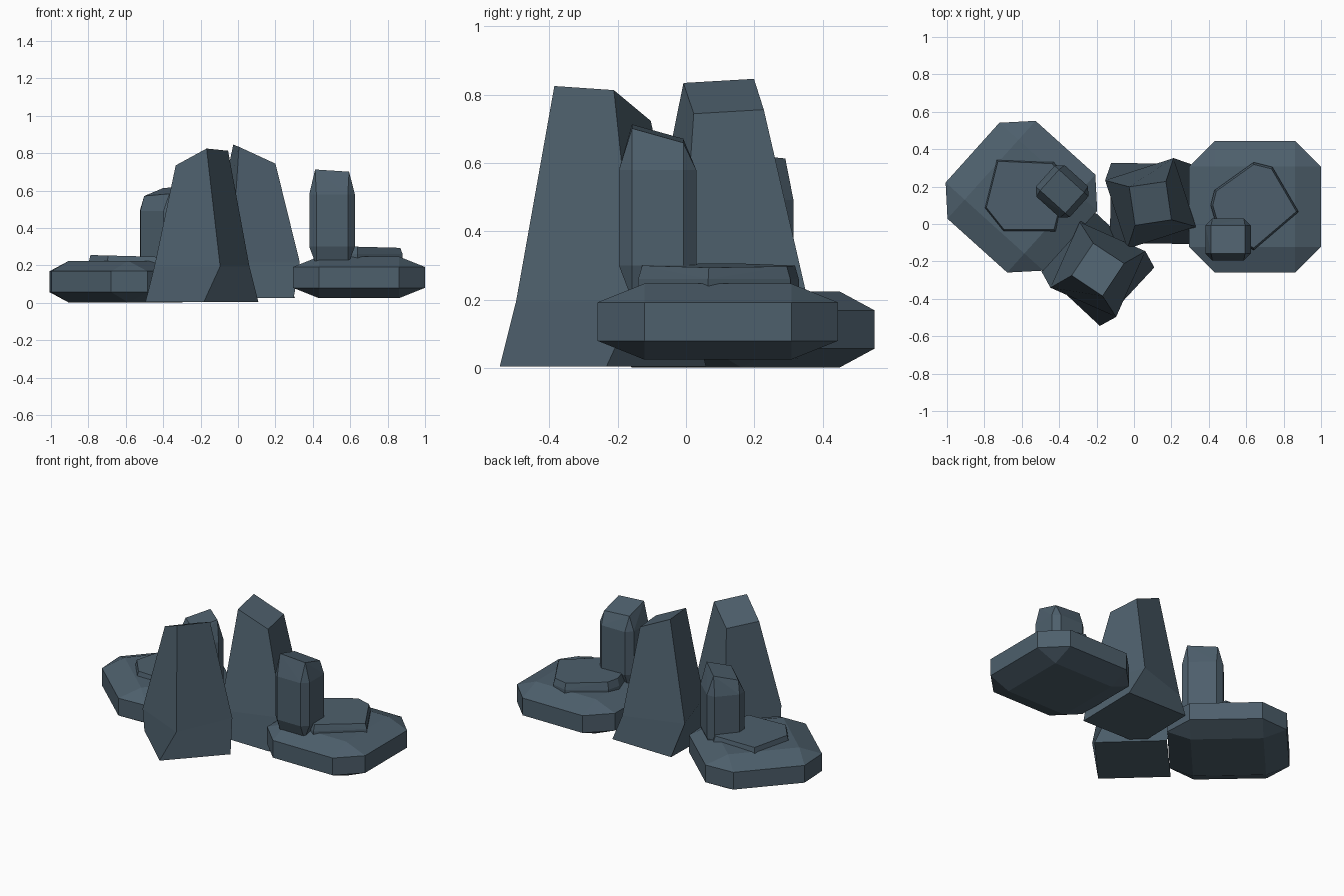
import bpy, bmesh
from math import sin, cos, radians
from mathutils import Matrix

if "Cube" in bpy.data.objects:
    bpy.data.objects.remove(bpy.data.objects["Cube"])

slate = bpy.data.materials.new("slate")
slate.diffuse_color = (0.075, 0.115, 0.15, 1)
slate.use_nodes = True
slate.node_tree.nodes["Principled BSDF"].inputs["Base Color"].default_value = slate.diffuse_color


def finish(name, bm, loc=(0, 0, 0), rot=0):
    bmesh.ops.recalc_face_normals(bm, faces=bm.faces)
    bm.transform(Matrix.Translation(loc) @ Matrix.Rotation(radians(rot), 4, 'Z'))
    me = bpy.data.meshes.new(name)
    bm.to_mesh(me)
    bm.free()
    me.materials.append(slate)
    ob = bpy.data.objects.new(name, me)
    bpy.context.collection.objects.link(ob)


def hull(points):
    bm = bmesh.new()
    for p in points:
        bm.verts.new(p)
    bmesh.ops.convex_hull(bm, input=bm.verts)
    bmesh.ops.dissolve_limit(bm, angle_limit=radians(1), verts=bm.verts, edges=bm.edges)
    return bm


def chamfered_box(h, b):
    """24 points of a box with half sizes h and chamfer b on each axis."""
    pts = []
    for sx in (-1, 1):
        for sy in (-1, 1):
            for sz in (-1, 1):
                s = (sx, sy, sz)
                for full in range(3):
                    pts.append([s[i] * (h[i] if i == full else h[i] - b[i]) for i in range(3)])
    return pts


def square_ring(radius, angle, z):
    return [(radius * cos(radians(angle + 90 * i)), radius * sin(radians(angle + 90 * i)), z)
            for i in range(4)]


# Chamfered base slabs
for name, loc, rot in (("left_slab", (-0.602, 0.146, 0.113), 48),
                       ("right_slab", (0.647, 0.093, 0.136), 0)):
    finish(name, hull(chamfered_box((0.352, 0.352, 0.111), (0.137, 0.137, 0.055))), loc, rot)

# Tall tapering pillars with a slanted top
for name, loc, rot in (("front_pillar", (-0.193, -0.243, 0.005), 0),
                       ("back_pillar", (0.088, 0.11, 0.026), -138)):
    rings = [square_ring(0.302, -88, 0), square_ring(0.272, -69, 0.19),
             [(0.025, -0.142, 0.82), (0.14, 0.032, 0.808),
              (-0.025, 0.14, 0.718), (-0.14, -0.032, 0.73)]]
    bm = bmesh.new()
    vs = [[bm.verts.new(p) for p in r] for r in rings]
    for lo, hi in zip(vs, vs[1:]):
        for i in range(4):
            j = (i + 1) % 4
            bm.faces.new((lo[i], lo[j], hi[j], hi[i]))
    bm.faces.new(vs[0])
    bm.faces.new(vs[-1])
    finish(name, bm, loc, rot)

# Small upright stones, chamfered, top sloping away from one side
for name, loc, rot in (("right_upright_stone", (0.503, -0.083, 0.44), 0),
                       ("left_upright_stone", (-0.384, 0.174, 0.352), 138)):
    pts = chamfered_box((0.122, 0.113, 0.24), (0.038, 0.038, 0.1))
    for p in pts:
        if p[2] > 0.2:
            p[2] += 0.006 - 0.28 * p[1] - 0.07 * p[0]
            p[0] *= 1.08
    finish(name, hull(pts), loc, rot)

# Flat irregular stones lying on the slabs
right_outline = [(0.41, 0.1), (0.43, 0.18), (0.64, 0.33), (0.74, 0.305),
                 (0.88, 0.065), (0.64, -0.14), (0.45, -0.04)]
left_outline = [(-0.8, 0.085), (-0.735, 0.345), (-0.43, 0.332), (-0.35, 0.24),
                (-0.42, -0.04), (-0.7, -0.04)]
for name, outline, z0, z1, c in (("right_flat_stone", right_outline, 0.2, 0.3, (0.64, 0.1)),
                                 ("left_flat_stone", left_outline, 0.18, 0.25, (-0.58, 0.15))):
    pts = []
    for x, y in outline:
        pts.append((x, y, z0))
        pts.append((x, y, z1 - 0.04))
        pts.append((c[0] + (x - c[0]) * 0.95, c[1] + (y - c[1]) * 0.95, z1 - 0.025 * (x - c[0])))
    finish(name, hull(pts), (0, 0, 0), 0)
